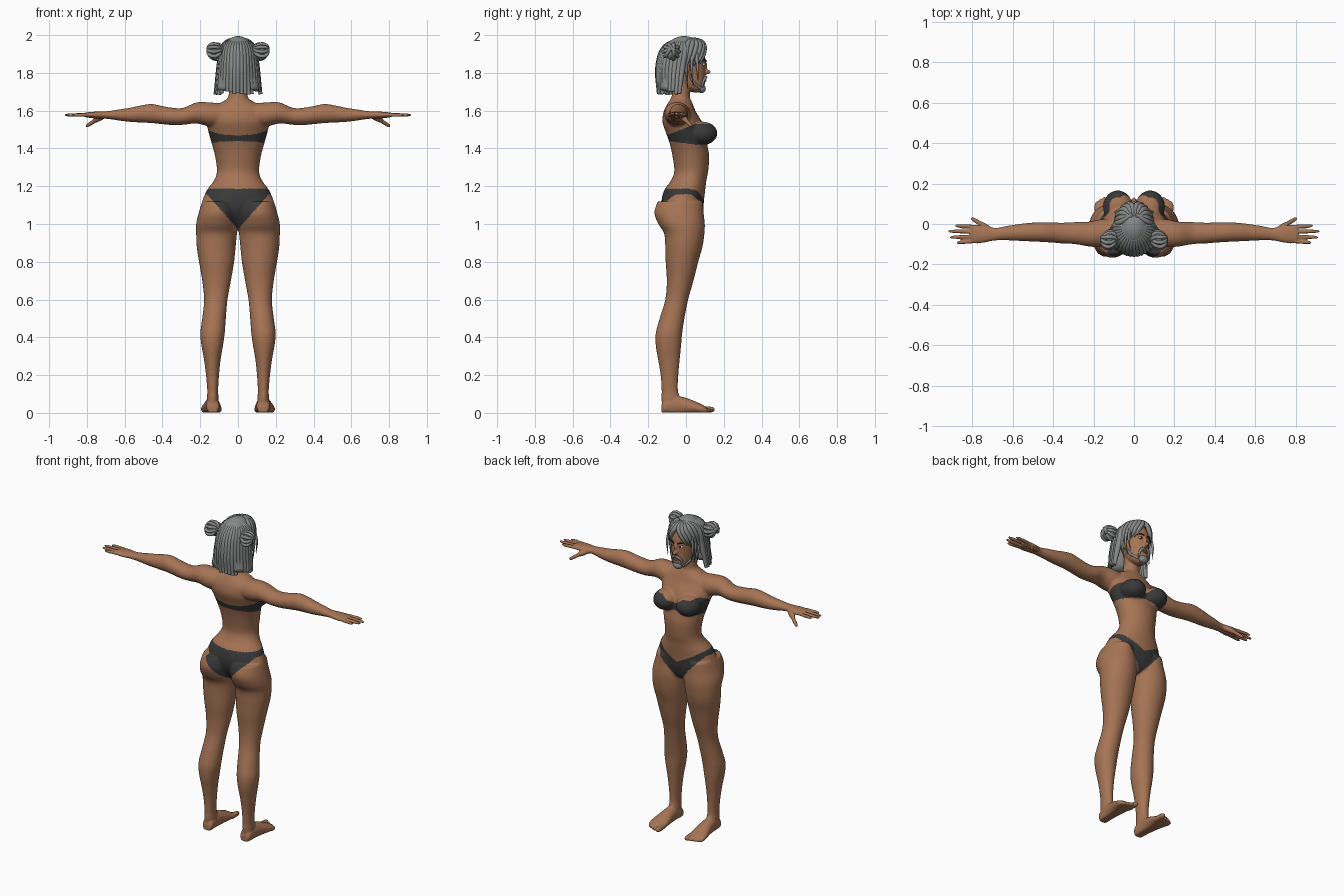
import bpy, bmesh, math, random
from math import sin, cos, pi, radians
from mathutils import Vector, Matrix

random.seed(4)
if "Cube" in bpy.data.objects:
    bpy.data.objects.remove(bpy.data.objects["Cube"])


def material(name, color):
    m = bpy.data.materials.new(name)
    m.use_nodes = True
    m.diffuse_color = (*color, 1)
    m.node_tree.nodes["Principled BSDF"].inputs["Base Color"].default_value = (*color, 1)
    return m


SKIN = material("warm skin", (0.38, 0.175, 0.09))
CLOTH = material("charcoal cloth", (0.04, 0.04, 0.04))
HAIR = material("grey hair", (0.24, 0.255, 0.25))
WHITE = material("eye white", (0.6, 0.57, 0.52))
DARK = material("dark brown", (0.03, 0.018, 0.012))
LIP = material("lip", (0.28, 0.1, 0.065))


def add_object(name, bm, *mats):
    me = bpy.data.meshes.new(name)
    bmesh.ops.recalc_face_normals(bm, faces=bm.faces)
    bm.to_mesh(me)
    bm.free()
    for m in mats:
        me.materials.append(m)
    me.shade_smooth()
    ob = bpy.data.objects.new(name, me)
    bpy.context.collection.objects.link(ob)
    return ob


def refine(rows, n=4):
    """Smooth in-between rows through the given ones."""
    rows = [Vector(r) for r in rows]
    p = [rows[0]] + rows + [rows[-1]]
    out = []
    for a, b, c, d in zip(p, p[1:], p[2:], p[3:]):
        for k in range(n):
            t = k / n
            out.append(b + (c - a) * (t / 2) + (a * 2 - b * 5 + c * 4 - d) * (t * t / 2)
                       + (b * 3 - a - c * 3 + d) * (t ** 3 / 2))
    return out + [rows[-1]]


def oval(c, u, v, n=28):
    return [Vector(c) + Vector(u) * cos(2 * pi * i / n) + Vector(v) * sin(2 * pi * i / n) for i in range(n)]


def loft(bm, rings, side=1):
    rings = [[bm.verts.new((p.x * side, p.y, p.z)) for p in r] for r in rings]
    for a, b in zip(rings, rings[1:]):
        for i in range(len(a)):
            j = (i + 1) % len(a)
            bm.faces.new((a[i], a[j], b[j], b[i]))
    bm.faces.new(rings[0][::-1])
    bm.faces.new(rings[-1])


def column(bm, rows, side=1):
    """Upright loft; rows hold z, x from/to, y from/to."""
    loft(bm, [oval(((a + b) / 2, (c + d) / 2, z), ((b - a) / 2, 0, 0), (0, (d - c) / 2, 0))
              for z, a, b, c, d in refine(rows)], side)


def blob(bm, c, r, detail=3):
    bmesh.ops.create_icosphere(bm, subdivisions=detail, radius=1,
                               matrix=Matrix.Translation(c) @ Matrix.Diagonal((*r, 1)))


def digit(bm, a, b, r, side):
    a, b = Vector(a), Vector(b)
    d = (b - a).normalized()
    u = d.cross(Vector((0, 0, 1))).normalized()
    v = d.cross(u)
    shape = [(0, .6), (.1, 1), (.5, 1), (.8, .9), (.93, .7), (1, .3)]
    loft(bm, [oval(a.lerp(b, t), u * r * f, v * r * f, 12) for t, f in shape], side)


# Body: torso, head and limbs, fused into one skin
bm = bmesh.new()
torso = [(1.78, .045, -.06, .03), (1.68, .05, -.075, .02), (1.65, .078, -.09, .03),
         (1.625, .13, -.105, .04), (1.59, .162, -.12, .055), (1.54, .168, -.125, .085),
         (1.48, .155, -.105, .105), (1.42, .138, -.085, .113), (1.36, .122, -.072, .123),
         (1.28, .112, -.062, .118), (1.23, .128, -.08, .108), (1.18, .165, -.115, .102),
         (1.12, .19, -.13, .095), (1.06, .2, -.12, .09), (1, .15, -.08, .07), (.975, .06, -.05, .04)]
column(bm, [(z, -w, w, a, b) for z, w, a, b in torso])
head = [(1.697, .022, .035, .08), (1.715, .045, 0, .094), (1.74, .057, -.03, .1), (1.78, .065, -.06, .102),
        (1.82, .072, -.085, .103), (1.87, .077, -.095, .103), (1.91, .075, -.1, .094),
        (1.95, .06, -.08, .07), (1.975, .03, -.045, .04)]
column(bm, [(z, -w, w, a, b) for z, w, a, b in head])
blob(bm, (0, .108, 1.805), (.013, .024, .013))
blob(bm, (0, .1, 1.832), (.009, .014, .03))

leg = [(1.12, .02, .19, -.15, .09), (1.06, .005, .208, -.168, .094), (1, 0, .222, -.147, .1),
       (.95, .005, .222, -.116, .098), (.88, .012, .219, -.11, .088), (.8, .02, .207, -.108, .065),
       (.7, .037, .19, -.102, .04), (.6, .055, .18, -.11, .012), (.5, .064, .19, -.14, -.008),
       (.42, .07, .2, -.161, -.02), (.35, .08, .193, -.16, -.026), (.28, .092, .18, -.148, -.033),
       (.2, .1, .17, -.135, -.04), (.12, .105, .163, -.13, -.042), (.07, .103, .165, -.13, -.03),
       (.01, .105, .165, -.122, -.03)]
arm = [(.05, -.04, 1.575, .06, .06), (.15, -.045, 1.58, .07, .064), (.22, -.05, 1.588, .062, .056),
       (.29, -.045, 1.57, .055, .045), (.35, -.045, 1.57, .052, .046), (.41, -.042, 1.578, .05, .049),
       (.46, -.04, 1.585, .049, .051), (.52, -.04, 1.582, .046, .045), (.57, -.042, 1.578, .042, .038),
       (.63, -.045, 1.577, .036, .03), (.68, -.05, 1.577, .032, .022), (.72, -.05, 1.577, .038, .019),
       (.77, -.05, 1.577, .046, .017), (.81, -.05, 1.578, .043, .012)]
foot = [(-.13, .133, .02, .04), (-.115, .133, .034, .07), (-.06, .135, .036, .09), (0, .137, .043, .08),
        (.05, .14, .052, .06), (.09, .142, .054, .042), (.11, .142, .045, .028)]
fingers = [(-.014, -.008, .885), (-.038, -.036, .92), (-.062, -.066, .912), (-.084, -.093, .878)]
toes = [(.103, .152, .017), (.128, .142, .012), (.147, .134, .012), (.165, .124, .011), (.181, .112, .011)]

for s in (1, -1):
    column(bm, leg, s)
    loft(bm, [oval((x, y, z), (0, ry, 0), (0, 0, rz)) for x, y, z, ry, rz in refine(arm)], s)
    sole = [oval((x, y, h * .45), (w, 0, 0), (0, 0, h * .55)) for y, x, w, h in refine(foot)]
    for ring in sole:
        for p in ring:
            p.z = max(p.z, .002)
    loft(bm, sole, s)
    for base, tip, reach in fingers:
        digit(bm, (.78, base, 1.578), (reach, tip, 1.577), .0098, s)
    digit(bm, (.71, -.03, 1.572), (.765, .005, 1.545), .016, s)
    digit(bm, (.75, -.004, 1.552), (.805, .03, 1.516), .011, s)
    for x, tip, r in toes:
        digit(bm, (x, .07, r + .002), (x, tip, r), r, s)
    blob(bm, (.08 * s, .085, 1.48), (.074, .082, .063))
    blob(bm, (.08 * s, 0, 1.82), (.009, .018, .03))

body = add_object("body", bm, SKIN, CLOTH)
mod = body.modifiers.new("fuse", "REMESH")
mod.mode = "VOXEL"
mod.voxel_size = .005
bpy.context.view_layer.objects.active = body
bpy.ops.object.modifier_apply(modifier=mod.name)


def clamp(t):
    return max(0, min(1, t))


def is_cloth(c):
    x, y, z = abs(c.x), c.y, c.z
    if x < .175 and 1.4 < z < 1.56:
        t = clamp((y + .1) / .15)
        high = 1.47 + .06 * t
        if y > .03:
            high = min(high, 1.478 + .75 * x)
        return 1.44 - .02 * t * min(x / .08, 1) < z < high
    if .9 < z < 1.2 and x < .25:
        t = clamp(y / .08)
        high = 1.187 - t * max(0, .085 - .5 * x)
        return min(.972 + 1.13 * x, 1.157) < z < high
    return False


# Relax the joins, then colour the two garments
bm = bmesh.new()
bm.from_mesh(body.data)
soft = [v for v in bm.verts if abs(v.co.x) < .72 and .1 < v.co.z < 1.66]
for k in range(10):
    bmesh.ops.smooth_vert(bm, verts=soft, factor=.5, use_axis_x=True, use_axis_y=True, use_axis_z=True)
bmesh.ops.smooth_vert(bm, verts=bm.verts, factor=.5, use_axis_x=True, use_axis_y=True, use_axis_z=True)
for f in bm.faces:
    f.smooth = True
    f.material_index = int(is_cloth(f.calc_center_median()))
bm.to_mesh(body.data)
bm.free()


def locks(name, paths, depth, mat):
    """Tapered strands; each path point holds x, y, z, thickness."""
    cu = bpy.data.curves.new(name, "CURVE")
    cu.dimensions = "3D"
    cu.bevel_depth, cu.bevel_resolution, cu.resolution_u = depth, 2, 6
    cu.use_fill_caps = True
    for path in paths:
        sp = cu.splines.new("BEZIER")
        sp.bezier_points.add(len(path) - 1)
        for bp, (x, y, z, r) in zip(sp.bezier_points, path):
            bp.co, bp.radius = (x, y, z), r
            bp.handle_left_type = bp.handle_right_type = "AUTO"
    cu.materials.append(mat)
    ob = bpy.data.objects.new(name, cu)
    bpy.context.collection.objects.link(ob)
    return ob


# Hair cap, open over the face, with a fill behind the neck
bm = bmesh.new()
blob(bm, (0, -.01, 1.885), (.09, .113, .11), 4)
low = [v for v in bm.verts if v.co.z < 1.865 + .65 * v.co.y]
bmesh.ops.delete(bm, geom=low, context="VERTS")
add_object("hair_cap", bm, HAIR)
bm = bmesh.new()
column(bm, [(1.93, -.07, .07, -.11, -.02), (1.83, -.09, .09, -.14, -.04), (1.71, -.112, .112, -.148, -.05)])
add_object("hair_fill", bm, HAIR)

# Long strands over the back and sides
back = []
for i in range(21):
    a = radians(-95 + 9.5 * i)
    sx, cy, j = sin(a), cos(a), random.uniform(-.012, .012)
    back.append([(.02 * sx, -.02, 1.982, .5), (.08 * sx, -.015 - .095 * cy, 1.935, .9),
                 (.097 * sx, -.03 - .114 * cy, 1.84 + j, 1), (.119 * sx, -.045 - .1 * cy, 1.695 + j, .6)])
locks("hair_back_strands", back, .018, HAIR)

# Parted fringe and thin wisps beside the face
fringe, wisps = [], []
for s in (1, -1):
    for i in range(6):
        a, b = radians(8 + 15 * i), radians(min(95, 42 + 12 * i))
        fringe.append([(.008 * s, .01 + .008 * i, 1.982, .5), (.066 * s * sin(a), .088 * cos(a), 1.957, 1),
                       (.088 * s * sin((a + b) / 2), .104 * cos((a + b) / 2), 1.905, .9),
                       (.09 * s * sin(b), .1 * cos(b), 1.85 - .006 * i, .2)])
    for i in range(3):
        wisps.append([(.078 * s, .055 - .025 * i, 1.91, 1), (.09 * s, .06 - .03 * i, 1.84, 1),
                      (.082 * s, .065 - .028 * i, 1.755 - .02 * i, .2)])
locks("hair_fringe", fringe, .015, HAIR)
locks("hair_wisps", wisps, .008, HAIR)

# Coiled buns
for s, side in ((1, "left"), (-1, "right")):
    bm = bmesh.new()
    blob(bm, (.122 * s, -.075, 1.913), (.034, .04, .043))
    add_object(side + "_bun", bm, HAIR)
    coils = []
    for k in range(5):
        turn = Matrix.Rotation(k * pi / 5, 3, "X") @ Matrix.Rotation(.5 * s, 3, "Y")
        ring = []
        for i in range(9):
            a = 2 * pi * i / 8
            p = turn @ Vector((.034 * cos(a), .012, .042 * sin(a)))
            ring.append((.122 * s + p.x, -.078 + p.y, 1.913 + p.z, 1))
        coils.append(ring)
    locks(side + "_bun_coils", coils, .0095, HAIR)

# Beard, moustache and brows
bm = bmesh.new()
blob(bm, (0, .083, 1.716), (.031, .022, .023))
add_object("chin_beard", bm, HAIR)
whiskers, brows = [], []
for s in (1, -1):
    whiskers.append([(0, .108, 1.78, .7), (.018 * s, .104, 1.775, 1), (.032 * s, .092, 1.755, .9),
                     (.033 * s, .084, 1.72, .6)])
    whiskers.append([(.068 * s, .02, 1.79, .5), (.06 * s, .04, 1.75, 1), (.03 * s, .08, 1.716, 1)])
    brows.append([(.012 * s, .107, 1.862, .8), (.03 * s, .1, 1.869, 1), (.05 * s, .083, 1.862, .3)])
locks("moustache", whiskers, .008, HAIR)
locks("eyebrows", brows, .0045, DARK)

# Eyes and mouth
for name, y, r, mat in (("eyeballs", .094, (.014, .008, .008), WHITE), ("irises", .1, (.006, .004, .007), DARK)):
    bm = bmesh.new()
    for s in (1, -1):
        blob(bm, (.03 * s, y, 1.845), r)
    add_object(name, bm, mat)
bm = bmesh.new()
blob(bm, (0, .1, 1.758), (.018, .008, .006))
add_object("lips", bm, LIP)
